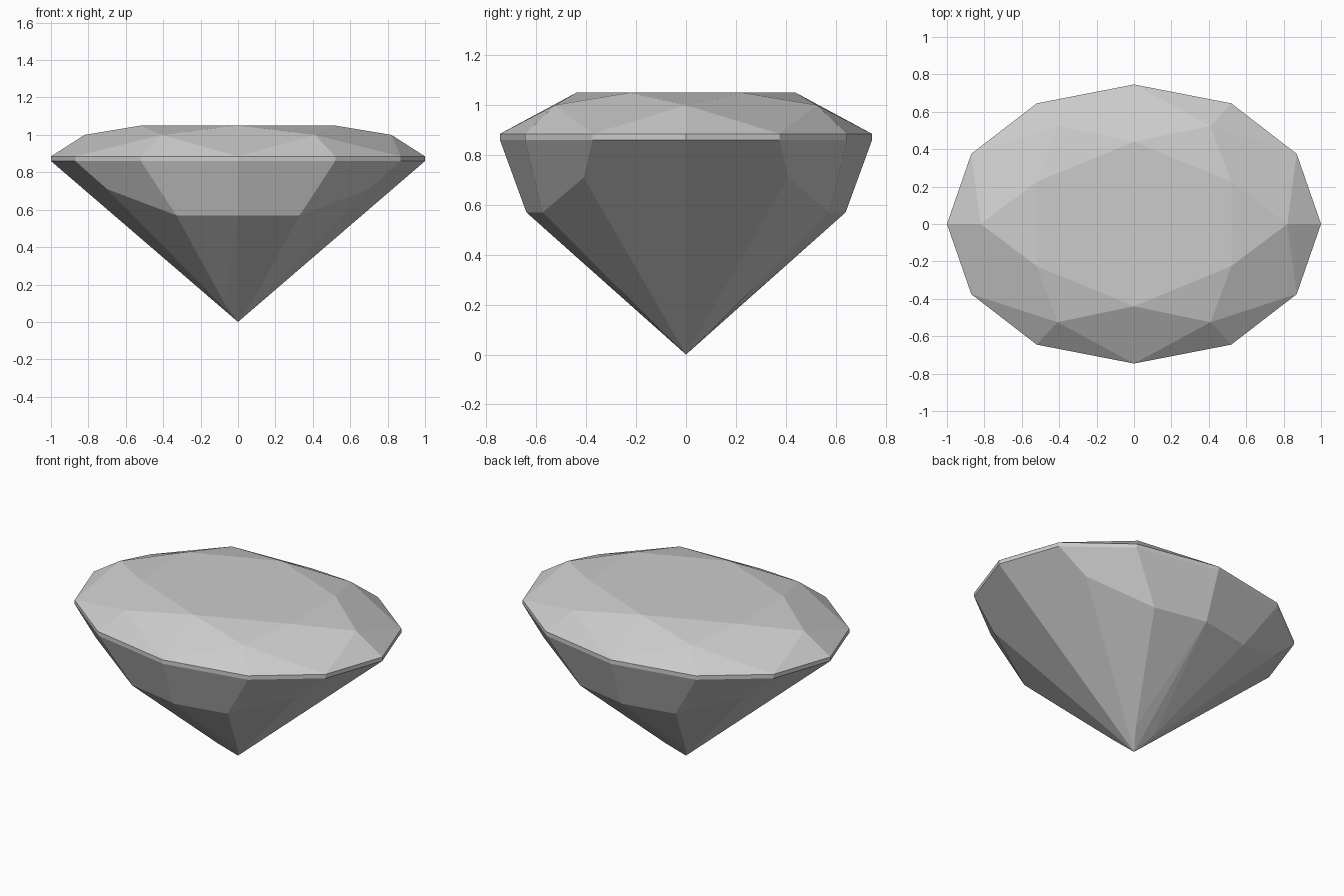
import bpy
import bmesh

cube = bpy.data.objects.get("Cube")
if cube:
    bpy.data.objects.remove(cube, do_unlink=True)

# Facet corners of one quarter of the oval stone
GIRDLE_TOP, GIRDLE_LOW = 0.885, 0.86
outline = [(1, 0), (0.87, 0.375), (0.52, 0.645), (0, 0.746)]
corners = {
    "centre": (0, 0, 1.05), "table_end": (0.52, 0, 1.05),
    "table_corner": (0.52, 0.225, 1.05), "table_side": (0, 0.44, 1.05),
    "crown_end": (0.82, 0, 1.0), "crown_side": (0.41, 0.525, 1.0),
    "pav_end": (0.7, 0.41, 0.71), "pav_corner": (0.33, 0.575, 0.57),
    "pav_side": (0, 0.64, 0.57),
    "tip_end": (0.14, 0, 0.119), "tip_side": (0.07, 0.1, 0.096),
    "tip": (0, 0, 0),
}
for i, (x, y) in enumerate(outline):
    corners[f"top{i}"] = (x, y, GIRDLE_TOP)
    corners[f"low{i}"] = (x, y, GIRDLE_LOW)

facets = [
    # Table and star facets
    "centre table_end table_corner table_side",
    "table_end crown_end table_corner",
    "table_corner crown_side table_side",
    # Crown kites and upper girdle facets
    "table_corner crown_end top1 crown_side",
    "table_side crown_side top3",
    "crown_end top0 top1",
    "crown_side top1 top2",
    "crown_side top2 top3",
    # Pavilion
    "low1 low2 pav_corner pav_end",
    "low2 low3 pav_side pav_corner",
    "low0 low1 pav_end tip tip_end",
    "pav_end pav_corner tip_side tip",
    "pav_corner pav_side tip_side",
    "pav_side tip tip_side",
]
# Girdle band
facets += [f"top{i} low{i} low{i + 1} top{i + 1}" for i in range(3)]

# Mirror the quarter into all four quadrants
bm = bmesh.new()
for sx in (1, -1):
    for sy in (1, -1):
        verts = {n: bm.verts.new((x * sx, y * sy, z)) for n, (x, y, z) in corners.items()}
        for facet in facets:
            bm.faces.new([verts[n] for n in facet.split()])
bmesh.ops.remove_doubles(bm, verts=bm.verts, dist=0.0005)
bmesh.ops.recalc_face_normals(bm, faces=bm.faces)
# Join the halves that lie in one plane, such as the table
bmesh.ops.dissolve_limit(bm, angle_limit=0.005, verts=bm.verts, edges=bm.edges)

mesh = bpy.data.meshes.new("cut_gemstone")
bm.to_mesh(mesh)
bm.free()
gem = bpy.data.objects.new("cut_gemstone", mesh)
bpy.context.collection.objects.link(gem)

# Pale grey stone
mat = bpy.data.materials.new("pale_grey")
mat.use_nodes = True
colour = (0.6, 0.6, 0.6, 1)
mat.diffuse_color = colour
mat.node_tree.nodes["Principled BSDF"].inputs["Base Color"].default_value = colour
mesh.materials.append(mat)
